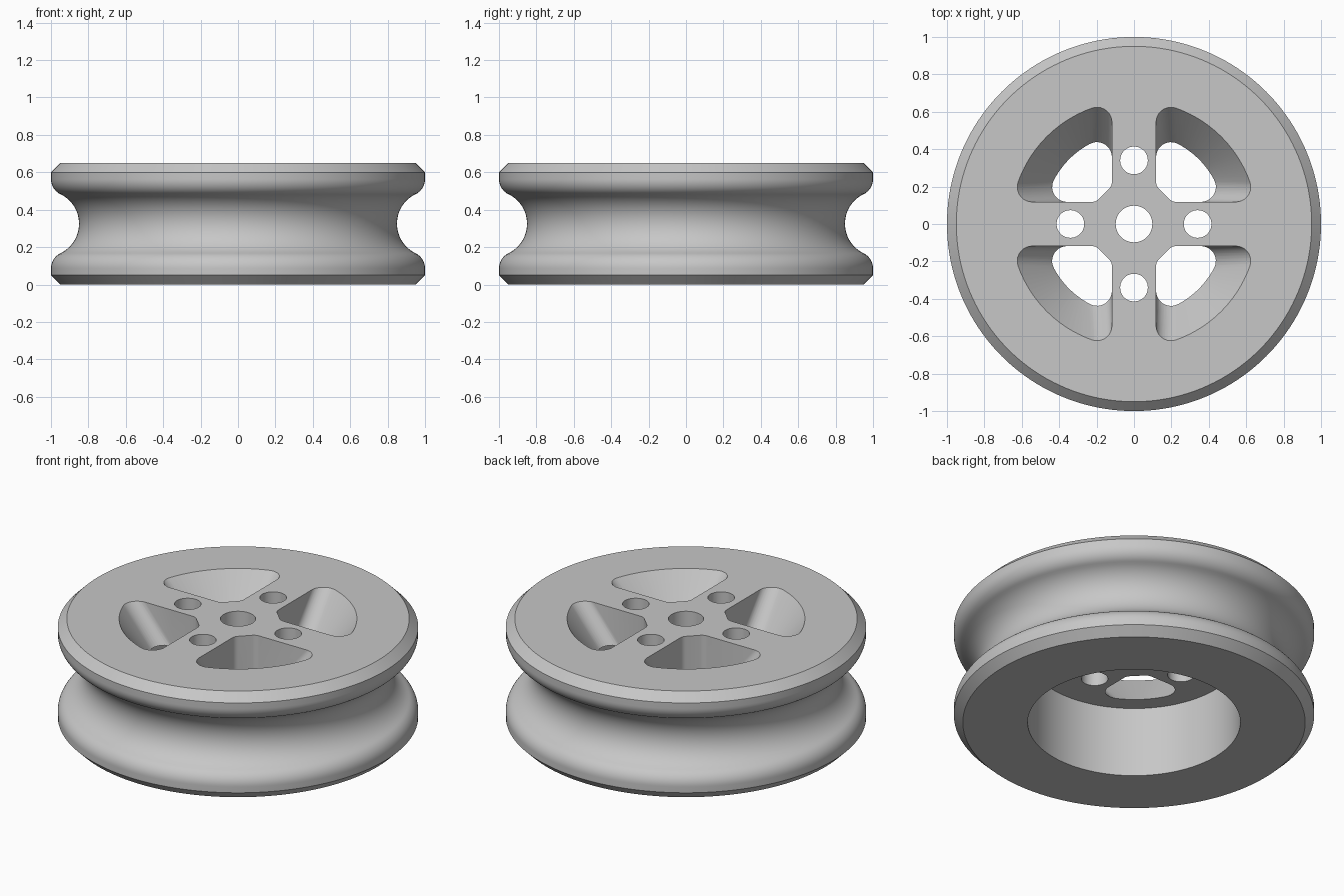
import bpy, bmesh
from math import sin, cos, pi, atan2, acos, sqrt, radians
from mathutils import Matrix, Vector

if "Cube" in bpy.data.objects:
    bpy.data.objects.remove(bpy.data.objects["Cube"])

HEIGHT, FLOOR, BORE = 0.65, 0.43, 0.59
MID = HEIGHT / 2

grey = bpy.data.materials.new("light grey")
grey.use_nodes = True
grey.diffuse_color = (0.57, 0.57, 0.57, 1)
grey.node_tree.nodes["Principled BSDF"].inputs["Base Color"].default_value = grey.diffuse_color


def arc(cx, cy, r, a0, a1, n):
    return [(cx + r * cos(a0 + (a1 - a0) * i / n), cy + r * sin(a0 + (a1 - a0) * i / n))
            for i in range(n + 1)]


def make_object(name, bm):
    bmesh.ops.recalc_face_normals(bm, faces=bm.faces[:])
    mesh = bpy.data.meshes.new(name)
    bm.to_mesh(mesh)
    bm.free()
    mesh.materials.append(grey)
    obj = bpy.data.objects.new(name, mesh)
    bpy.context.collection.objects.link(obj)
    return obj


def loft(bm, lower, upper, z0, z1, turn=0):
    """Closed solid between two outlines with equal point counts."""
    rot = Matrix.Rotation(turn, 3, 'Z')
    a = [bm.verts.new(rot @ Vector((x, y, z0))) for x, y in lower]
    b = [bm.verts.new(rot @ Vector((x, y, z1))) for x, y in upper]
    bm.faces.new(a[::-1])
    bm.faces.new(b)
    for i in range(len(a)):
        j = (i + 1) % len(a)
        bm.faces.new((a[i], a[j], b[j], b[i]))


# Wheel cross-section: chamfered rims, rounded flanges and a concave groove
groove_x, groove_r, lip_r = 1.025, 0.175, 0.09
theta = acos((groove_x - 1 + lip_r) / (groove_r + lip_r))
lip_z = (groove_r + lip_r) * sin(theta)
profile = [(0, FLOOR), (BORE, FLOOR), (BORE, 0), (0.95, 0), (1, 0.05)]
profile += arc(1 - lip_r, MID - lip_z, lip_r, 0, theta, 10)
profile += arc(groove_x, MID, groove_r, pi + theta, pi - theta, 24)[1:]
profile += arc(1 - lip_r, MID + lip_z, lip_r, -theta, 0, 10)[1:]
profile += [(1, HEIGHT - 0.05), (0.95, HEIGHT), (0, HEIGHT)]

bm = bmesh.new()
verts = [bm.verts.new((x, 0, z)) for x, z in profile]
edges = [bm.edges.new(pair) for pair in zip(verts, verts[1:])]
bmesh.ops.spin(bm, geom=verts + edges, cent=(0, 0, 0), axis=(0, 0, 1),
               angle=2 * pi, steps=160, use_merge=False)
bmesh.ops.remove_doubles(bm, verts=bm.verts[:], dist=1e-4)
bmesh.ops.dissolve_limit(bm, angle_limit=0.001, verts=bm.verts[:], edges=bm.edges[:])
wheel = make_object("pulley_wheel", bm)


# Window outline: rounded quadrant with a clipped inner corner
def window(z, side=0.118, f=0.08):
    radius = 0.49 + (z - FLOOR) * 0.17 / (HEIGHT - FLOOR)
    cx = side + f
    cy = sqrt((radius - f) ** 2 - cx ** 2)
    a = atan2(cx, cy)
    points = arc(cy, cx, f, -pi / 2, a, 10)
    points += arc(0, 0, radius, a, pi / 2 - a, 20)[1:]
    points += arc(cx, cy, f, pi / 2 - a, pi, 10)[1:]
    g = 0.05
    points += arc(side + g, 0.225, g, pi, pi * 1.25, 4)
    points += arc(0.225, side + g, g, pi * 1.25, pi * 1.5, 4)
    return points


# Cutters for the four windows, four bolt holes and the axle hole
bm = bmesh.new()
low, high = FLOOR - 0.03, HEIGHT + 0.03
for k in range(4):
    turn = k * pi / 2
    loft(bm, window(low), window(high), low, high, turn)
    hole = arc(0.34, 0, 0.074, 0, 2 * pi, 40)[:-1]
    loft(bm, hole, hole, low, high, turn)
axle = arc(0, 0, 0.098, 0, 2 * pi, 48)[:-1]
loft(bm, axle, axle, low, high)
cutter = make_object("hole_cutter", bm)
cutter.hide_render = True

cut = wheel.modifiers.new("holes", 'BOOLEAN')
cut.operation, cut.solver, cut.object = 'DIFFERENCE', 'EXACT', cutter
bpy.ops.object.select_all(action='DESELECT')
wheel.select_set(True)
bpy.context.view_layer.objects.active = wheel
bpy.ops.object.modifier_apply(modifier=cut.name)
bpy.data.objects.remove(cutter)
bpy.ops.object.shade_smooth_by_angle(angle=radians(30))
